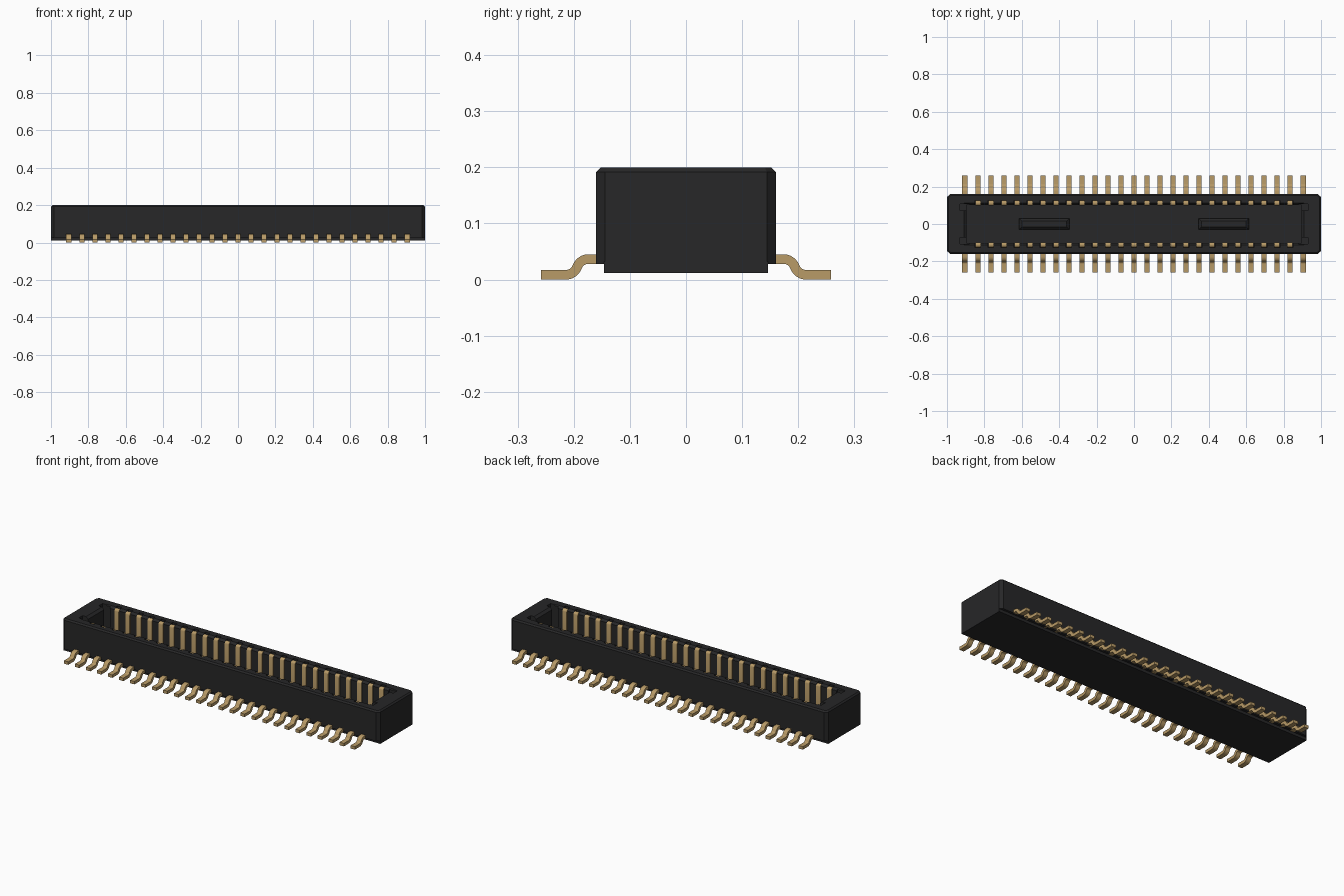
import bpy, bmesh, math
from mathutils import Matrix

cube = bpy.data.objects.get("Cube")
if cube:
    bpy.data.objects.remove(cube, do_unlink=True)


def material(name, color):
    m = bpy.data.materials.new(name)
    m.use_nodes = True
    m.diffuse_color = color
    bsdf = next(n for n in m.node_tree.nodes if n.type == 'BSDF_PRINCIPLED')
    bsdf.inputs["Base Color"].default_value = color
    return m


BLACK = material("black plastic", (0.02, 0.02, 0.021, 1))
GOLD = material("gold plating", (0.48, 0.325, 0.135, 1))


def finish(bm, name, mat, smooth=False):
    bmesh.ops.recalc_face_normals(bm, faces=bm.faces)
    mesh = bpy.data.meshes.new(name)
    bm.to_mesh(mesh)
    bm.free()
    mesh.materials.append(mat)
    ob = bpy.data.objects.new(name, mesh)
    bpy.context.collection.objects.link(ob)
    if smooth:
        bpy.ops.object.select_all(action='DESELECT')
        ob.select_set(True)
        bpy.context.view_layer.objects.active = ob
        bpy.ops.object.shade_smooth_by_angle(angle=math.radians(35))
    return ob


def add_box(bm, x0, x1, y0, y1, z0, z1):
    mat = Matrix.Translation(((x0 + x1) / 2, (y0 + y1) / 2, (z0 + z1) / 2))
    mat = mat @ Matrix.Diagonal((x1 - x0, y1 - y0, z1 - z0, 1))
    return bmesh.ops.create_cube(bm, size=1, matrix=mat)["verts"]


def bevel(bm, rule, offset):
    edges = [e for e in bm.edges if rule(*(v.co for v in e.verts))]
    bmesh.ops.bevel(bm, geom=edges, offset=offset, segments=1, affect='EDGES')


def extrude_profile(bm, profile, x, width, side):
    """Extrude a y-z outline across x, on the front or back side."""
    ends = [[bm.verts.new((x + dx, side * y, z)) for y, z in profile]
            for dx in (-width / 2, width / 2)]
    for ring in ends:
        bm.faces.new(ring)
    a, b = ends
    for i in range(len(a)):
        j = (i + 1) % len(a)
        bm.faces.new((a[i], a[j], b[j], b[i]))


def cut(ob, cutter):
    cutter.hide_render = True
    mod = ob.modifiers.new("cut", 'BOOLEAN')
    mod.operation, mod.solver, mod.object = 'DIFFERENCE', 'EXACT', cutter
    bpy.context.view_layer.update()
    mesh = bpy.data.meshes.new_from_object(
        ob.evaluated_get(bpy.context.evaluated_depsgraph_get()))
    ob.modifiers.clear()
    ob.data = mesh
    bpy.data.objects.remove(cutter, do_unlink=True)


TOP, FLOOR, PITCH = 0.2, 0.05, 0.0696
pin_x = [(i - 13) * PITCH for i in range(27)]
contact_x = pin_x[1:-1]

# Housing shell with chamfered corners and rim
bm = bmesh.new()
add_box(bm, -1, 1, -0.16, 0.16, 0.028, TOP)
bevel(bm, lambda a, b: abs(a.z - b.z) > 0.1, 0.016)
bevel(bm, lambda a, b: min(a.z, b.z) > TOP - 0.001, 0.008)
housing = finish(bm, "housing", BLACK)

# Cavity with a lead-in chamfer
bm = bmesh.new()
add_box(bm, -0.895, 0.895, -0.102, 0.102, FLOOR, TOP - 0.012)
top = max(bm.faces, key=lambda f: f.calc_center_median().z)
rim = bmesh.ops.extrude_face_region(bm, geom=[top])
bmesh.ops.delete(bm, geom=[top], context='FACES_ONLY')
for v in [g for g in rim["geom"] if isinstance(g, bmesh.types.BMVert)]:
    v.co.x += math.copysign(0.015, v.co.x)
    v.co.y += math.copysign(0.012, v.co.y)
    v.co.z = TOP + 0.001
cut(housing, finish(bm, "cavity_cutter", BLACK))

# Corner reliefs and contact grooves
bm = bmesh.new()
for sx in (-1, 1):
    for sy in (-1, 1):
        xs = sorted((sx * 0.88, sx * 0.93))
        ys = sorted((sy * 0.072, sy * 0.108))
        add_box(bm, *xs, *ys, FLOOR + 0.01, TOP + 0.05)
for x in contact_x:
    for sy in (-1, 1):
        ys = sorted((sy * 0.09, sy * 0.126))
        add_box(bm, x - 0.0145, x + 0.0145, *ys, FLOOR + 0.005, TOP + 0.05)
cut(housing, finish(bm, "groove_cutter", BLACK))

# Narrower base under the housing
bm = bmesh.new()
add_box(bm, -1, 1, -0.146, 0.146, 0.012, 0.032)
finish(bm, "base", BLACK)

# Two chamfered ribs on the cavity floor
for name, x in (("right_floor_rib", -0.48), ("left_floor_rib", 0.48)):
    bm = bmesh.new()
    add_box(bm, x - 0.134, x + 0.134, -0.03, 0.03, FLOOR - 0.01, FLOOR + 0.03)
    bevel(bm, lambda a, b: min(a.z, b.z) > FLOOR, 0.014)
    finish(bm, name, BLACK)

# Solder leads: an S-bent strip from wall to foot
T, BEND, STEPS = 0.0085, math.radians(70), 6
HIGH, LOW = 0.0365, 0.0085
R = (HIGH - LOW) / (2 * (1 - math.cos(BEND)))
path = [(0.14, HIGH, 0)]
for i in range(STEPS + 1):
    a = BEND * i / STEPS
    path.append((0.174 + R * math.sin(a), HIGH - R * (1 - math.cos(a)), a))
foot = 0.174 + 2 * R * math.sin(BEND)
for i in range(1, STEPS + 1):
    a = BEND * (1 - i / STEPS)
    path.append((foot - R * math.sin(a), LOW + R * (1 - math.cos(a)), a))
path.append((0.258, LOW, 0))
upper = [(y + T * math.sin(a), z + T * math.cos(a)) for y, z, a in path]
lower = [(y - T * math.sin(a), z - T * math.cos(a)) for y, z, a in path]
lead = upper + lower[::-1]
for name, side in (("front_leads", -1), ("back_leads", 1)):
    bm = bmesh.new()
    for x in pin_x:
        extrude_profile(bm, lead, x, 0.027, side)
    finish(bm, name, GOLD, smooth=True)

# Spring contacts along both cavity walls, rounded at the tip
tip = [(0.1115 + 0.0135 * math.cos(math.pi * i / 6),
        0.183 + 0.0115 * math.sin(math.pi * i / 6)) for i in range(7)]
contact = [(0.125, FLOOR - 0.005)] + tip + [(0.098, FLOOR - 0.005)]
for name, side in (("front_contacts", -1), ("back_contacts", 1)):
    bm = bmesh.new()
    for x in contact_x:
        extrude_profile(bm, contact, x, 0.027, side)
    finish(bm, name, GOLD, smooth=True)
